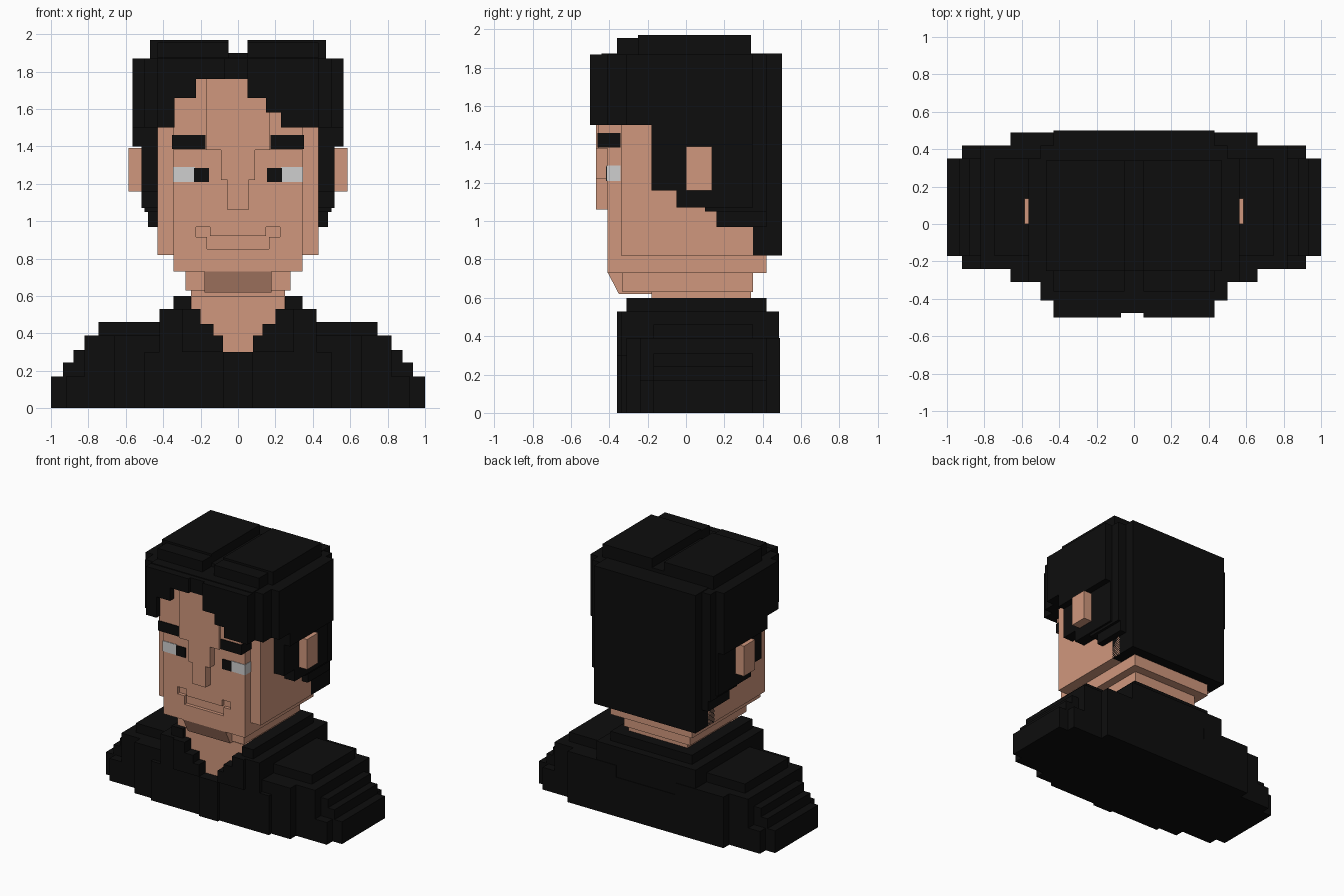
import bpy, bmesh


def material(name, rgb):
    m = bpy.data.materials.new(name)
    m.diffuse_color = (*rgb, 1)
    return m


BLACK = material("black", (0.004, 0.004, 0.004))
SKIN = material("skin", (0.63, 0.31, 0.205))
WHITE = material("eye white", (0.62, 0.62, 0.62))


def add_box(bm, x0, x1, y0, y1, z0, z1):
    v = [bm.verts.new((x, y, z)) for x in (x0, x1) for y in (y0, y1) for z in (z0, z1)]
    for f in ((0, 1, 3, 2), (4, 6, 7, 5), (0, 4, 5, 1), (2, 3, 7, 6), (0, 2, 6, 4), (1, 5, 7, 3)):
        bm.faces.new([v[i] for i in f])


def part(name, mat, full=(), pairs=(), single=()):
    """full: (half width, y0, y1, z0, z1); pairs: mirrored boxes; single: plain boxes."""
    bm = bmesh.new()
    for w, *r in full:
        add_box(bm, -w, w, *r)
    for x0, x1, *r in pairs:
        add_box(bm, x0, x1, *r)
        add_box(bm, -x1, -x0, *r)
    for b in single:
        add_box(bm, *b)
    bmesh.ops.recalc_face_normals(bm, faces=bm.faces)
    me = bpy.data.meshes.new(name)
    bm.to_mesh(me)
    bm.free()
    me.materials.append(mat)
    ob = bpy.data.objects.new(name, me)
    bpy.context.collection.objects.link(ob)
    return ob


# Jacket: stepped shoulders, open collar and front placket
part("jacket", BLACK,
     full=[(1.0, -.17, .35, 0, .17), (.92, -.24, .42, 0, .17), (.66, -.31, .49, 0, .30),
           (.50, -.34, .49, 0, .30), (.08, -.36, -.30, 0, .30),
           (.42, .34, .485, .3, .53), (.345, .34, .42, .5, .60)],
     pairs=[(.25, .935, -.17, .35, .1, .245), (.25, .88, -.17, .35, .2, .31),
            (.25, .82, -.24, .42, .1, .39), (.25, .745, -.17, .35, .3, .46),
            (.25, .66, -.31, .49, .25, .39), (.25, .42, -.34, .485, .3, .53),
            (.25, .345, -.31, .42, .5, .60),
            (.08, .30, -.36, -.2, .30, .39), (.13, .30, -.36, -.2, .39, .45),
            (.20, .30, -.36, -.2, .45, .53)])

# Neck and the skin visible inside the collar
part("neck", SKIN, full=[(.25, -.18, .34, .2, .65), (.249, -.28, -.1, .25, .60)])

# Head block and stepped jaw
part("head", SKIN, full=[(.43, -.34, .35, .82, 1.8), (.345, -.35, .42, .73, .82),
                         (.28, -.33, .35, .63, .74)])

# Sloped chin
chin = part("chin", SKIN, full=[(.18, -.41, -.1, .62, .735)])
for v in chin.data.vertices:
    if v.co.z < .65 and v.co.y < -.3:
        v.co.y = -.35

# Face plate with a recessed smile
face = part("face", SKIN, full=[(.345, -.41, -.3, .73, 1.39)])
cutter = part("mouth_cutter", SKIN, full=[(.165, -.5, -.385, .85, .92)],
              pairs=[(.15, .225, -.5, -.385, .915, .97)])
cutter.hide_render = True
mod = face.modifiers.new("mouth", 'BOOLEAN')
mod.operation, mod.object, mod.solver = 'DIFFERENCE', cutter, 'EXACT'
mod.use_self = True

# Forehead, nose and ears
part("forehead", SKIN, full=[(.345, -.455, -.3, 1.38, 1.8), (.17, -.47, -.4, 1.38, 1.8)])
part("nose", SKIN, full=[(.055, -.47, -.4, 1.06, 1.25), (.09, -.47, -.4, 1.22, 1.39)])
part("ears", SKIN, pairs=[(.42, .585, 0, .135, 1.16, 1.39)])

# Eyes and brows
part("eye_whites", WHITE, pairs=[(.23, .348, -.414, -.342, 1.21, 1.29)])
part("pupils", BLACK, pairs=[(.155, .235, -.417, -.38, 1.21, 1.285)])
part("eyebrows", BLACK, pairs=[(.175, .352, -.462, -.342, 1.385, 1.46)])

# Hair: cap, sides, back and parted top
part("hair", BLACK,
     full=[(.565, -.31, .35, 1.5, 1.87), (.50, -.41, .42, 1.5, 1.87),
           (.43, .27, .50, .82, 1.87), (.43, -.44, .50, 1.78, 1.875),
           (.47, -.25, .34, 1.8, 1.90)],
     pairs=[(.40, .565, -.18, .35, 1.40, 1.6), (.40, .515, -.18, .35, 1.16, 1.6),
            (.40, .515, -.05, .35, 1.07, 1.6), (.40, .50, .10, .42, 1.05, 1.6),
            (.40, .48, .16, .42, .97, 1.6),
            (.05, .47, -.25, .34, 1.8, 1.97), (.05, .43, -.36, .34, 1.8, 1.955)])

# Fringe: stepped columns of different length
fringe = [(-.43, -.34, 1.50), (-.34, -.225, 1.66), (-.225, -.07, 1.76),
          (.05, .15, 1.66), (.15, .23, 1.58), (.23, .43, 1.50)]
part("fringe", BLACK,
     single=[(a, b, -.50, -.40, z, 1.87) for a, b, z in fringe]
     + [(-.07, .05, -.475, -.40, 1.76, 1.87)])

# Apply the mouth cut and drop the cutter
bpy.context.view_layer.objects.active = face
bpy.ops.object.modifier_apply(modifier="mouth")
bpy.data.objects.remove(cutter)
